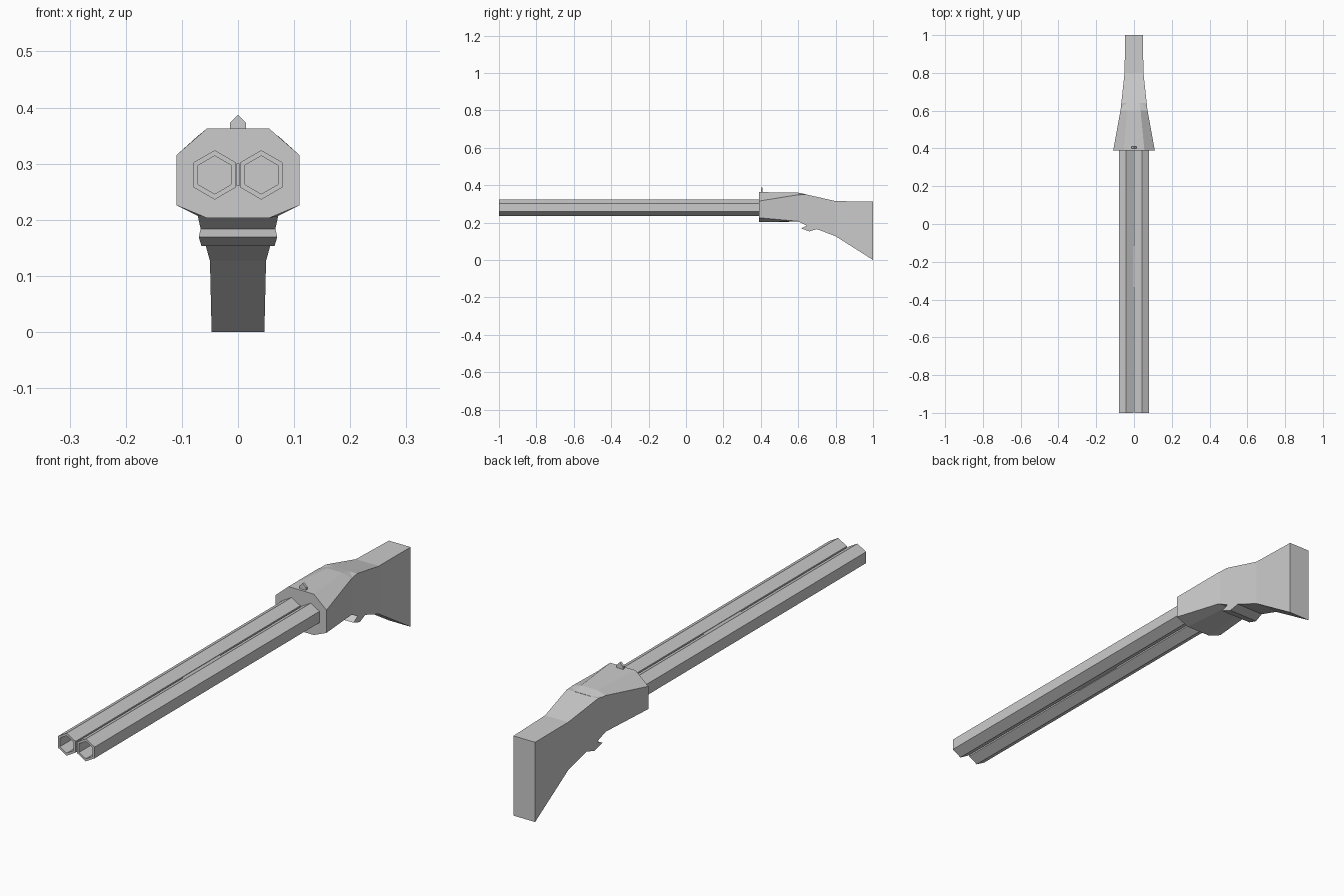
import bpy, bmesh
from math import sin, cos, pi

if "Cube" in bpy.data.objects:
    bpy.data.objects.remove(bpy.data.objects["Cube"])


def finish(name, bm):
    bmesh.ops.recalc_face_normals(bm, faces=bm.faces[:])
    mesh = bpy.data.meshes.new(name)
    bm.to_mesh(mesh)
    bm.free()
    obj = bpy.data.objects.new(name, mesh)
    bpy.context.collection.objects.link(obj)
    return obj


def loft(name, rings, closed=False):
    """Skin rings of points; cap the ends, or join last ring to the first."""
    bm = bmesh.new()
    vs = [[bm.verts.new(p) for p in r] for r in rings]
    pairs = list(zip(vs, vs[1:])) + ([(vs[-1], vs[0])] if closed else [])
    for a, b in pairs:
        for i in range(len(a)):
            j = (i + 1) % len(a)
            bm.faces.new((a[i], a[j], b[j], b[i]))
    if not closed:
        bm.faces.new(vs[0])
        bm.faces.new(vs[-1])
    return finish(name, bm)


def hexagon(cx, cz, r, y):
    return [(cx + r * sin(i * pi / 3), y, cz + r * cos(i * pi / 3)) for i in range(6)]


def octagon(y, half_w, half_flat, z_bot, z_low, z_high, z_top):
    right = [(half_flat, z_bot), (half_w, z_low), (half_w, z_high), (half_flat, z_top)]
    pts = right + [(-x, z) for x, z in reversed(right)]
    return [(x, y, z) for x, z in pts]


# Twin hollow hexagonal barrels
for side, cx in (("left", -0.0415), ("right", 0.0415)):
    loft(side + "_barrel", [hexagon(cx, 0.28, r, y) for r, y in
         ((0.034, 0.395), (0.034, -1), (0.044, -1), (0.044, 0.395))], closed=True)

# Receiver: octagonal at the front, tapering into the stock
loft("receiver", [
    octagon(0.39, 0.110, 0.055, 0.203, 0.226, 0.315, 0.363),
    octagon(0.60, 0.072, 0.035, 0.205, 0.207, 0.349, 0.360),
    octagon(0.64, 0.064, 0.030, 0.215, 0.220, 0.346, 0.352)])


# Stock: side profile with trigger lip, width narrowing towards the butt
def stock_width(y):
    if y < 0.8:
        return 0.0715 + (0.050 - 0.0715) * (y - 0.6) / 0.2
    return 0.050 + (0.047 - 0.050) * (y - 0.8) / 0.2


profile = [(0.60, 0.348), (0.64, 0.351), (0.80, 0.315), (1.0, 0.312), (1.0, 0.0),
           (0.80, 0.127), (0.70, 0.165), (0.66, 0.153), (0.615, 0.169),
           (0.645, 0.184), (0.60, 0.206)]
bm = bmesh.new()
sides = [[bm.verts.new((s, y, z)) for y, z in profile] for s in (-1, 1)]
for i in range(len(profile)):
    j = (i + 1) % len(profile)
    bm.faces.new((sides[0][i], sides[0][j], sides[1][j], sides[1][i]))
for ring in sides:
    face = bm.faces.new(ring)
    bmesh.utils.face_split(face, ring[2], ring[5])
for v in bm.verts:
    v.co.x *= stock_width(v.co.y)
finish("stock", bm)

# Pointed sight on top of the receiver
sight = [(-0.014, 0.355), (0.014, 0.355), (0.014, 0.373), (0, 0.387), (-0.014, 0.373)]
loft("sight", [[(x, y, z) for x, z in sight] for y in (0.40, 0.41)])

# Thin spacer between the barrels
spacer = [(-0.003, 0.26), (0.003, 0.26), (0.003, 0.30), (-0.003, 0.30)]
loft("barrel_spacer", [[(x, y, z) for x, z in spacer] for y in (-0.34, -0.11)])
